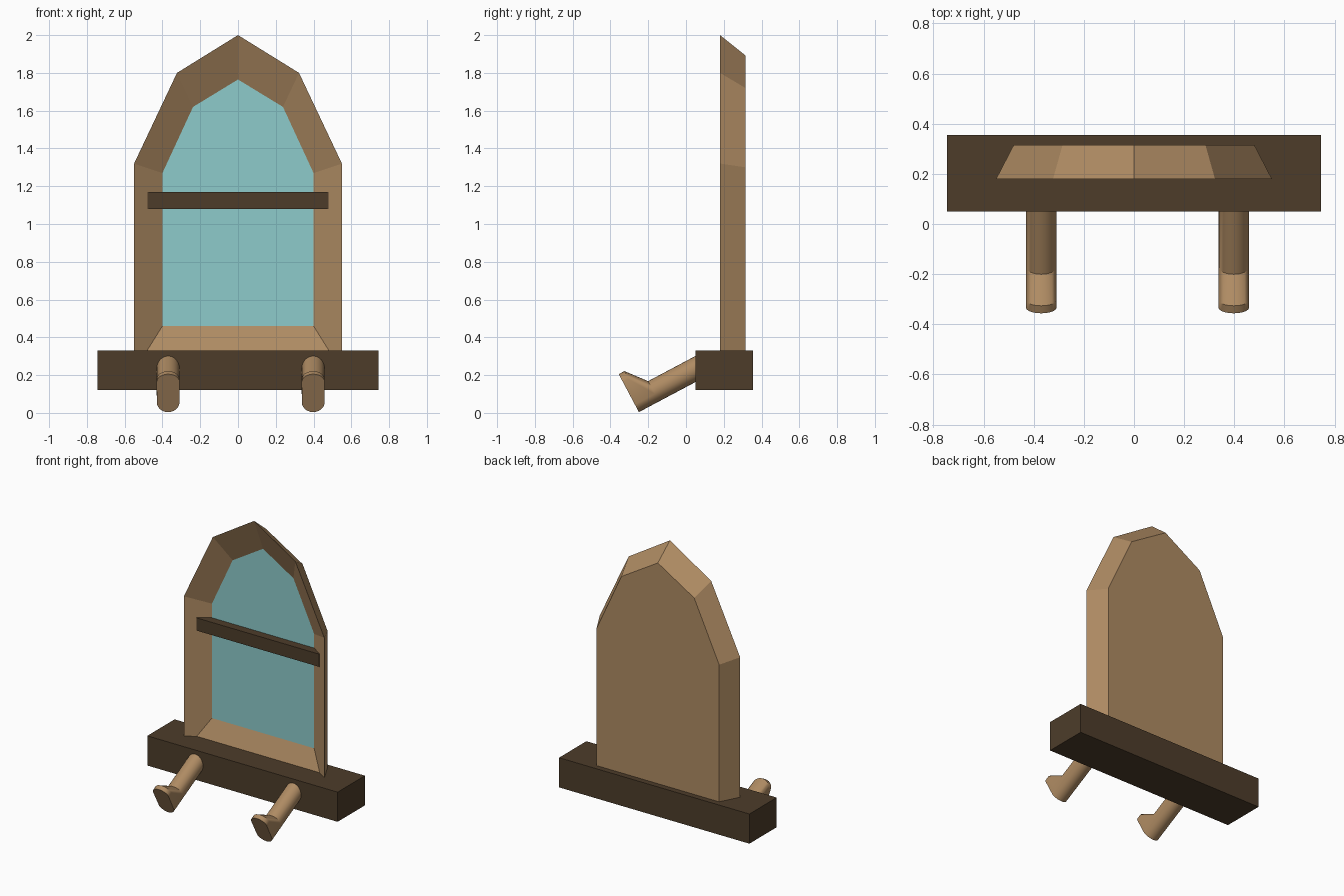
import bpy, math
from mathutils import Vector

if "Cube" in bpy.data.objects:
    bpy.data.objects.remove(bpy.data.objects["Cube"])


def material(name, color):
    m = bpy.data.materials.new(name)
    m.diffuse_color = (*color, 1)
    m.use_nodes = True
    m.node_tree.nodes["Principled BSDF"].inputs["Base Color"].default_value = m.diffuse_color
    return m


WOOD = material("light_wood", (0.43, 0.26, 0.125))
DARK = material("dark_wood", (0.075, 0.046, 0.023))
GLASS = material("glass", (0.27, 0.60, 0.60))


def loft(name, rings, mats, last_mat=0):
    """Skin a series of matching rings and cap both ends."""
    n = len(rings[0])
    verts = [p for r in rings for p in r]
    faces = [list(range(n))[::-1]]
    for k in range(len(rings) - 1):
        for i in range(n):
            j = (i + 1) % n
            faces.append([k * n + i, k * n + j, (k + 1) * n + j, (k + 1) * n + i])
    faces.append(list(range((len(rings) - 1) * n, len(rings) * n)))
    me = bpy.data.meshes.new(name)
    me.from_pydata(verts, [], faces)
    for m in mats:
        me.materials.append(m)
    me.polygons[len(faces) - 1].material_index = last_mat
    ob = bpy.data.objects.new(name, me)
    bpy.context.collection.objects.link(ob)
    return ob


def box(name, x, y, z, mat):
    ring = lambda zz: [(x[0], y[0], zz), (x[1], y[0], zz), (x[1], y[1], zz), (x[0], y[1], zz)]
    return loft(name, [ring(z[0]), ring(z[1])], [mat])


def arch(y, half, apex):
    """Symmetric pointed arch; half lists the right side from bottom to top."""
    pts = half + [apex] + [(-x, z) for x, z in reversed(half)]
    return [(x, y, z) for x, z in pts]


# Arched window body: tapered back, front rim, recessed glass
loft("window_frame", [
    arch(0.315, [(0.48, 0.27), (0.48, 1.30), (0.285, 1.72)], (0, 1.892)),
    arch(0.18, [(0.55, 0.22), (0.55, 1.32), (0.323, 1.80)], (0, 2.0)),
    arch(0.28, [(0.40, 0.46), (0.40, 1.27), (0.238, 1.62)], (0, 1.765)),
], [WOOD, GLASS], last_mat=1)

# Crossbar and sill
box("crossbar", (-0.48, 0.48), (0.222, 0.295), (1.08, 1.17), DARK)
box("sill", (-0.745, 0.745), (0.05, 0.355), (0.12, 0.33), DARK)


# Sloping round pegs, with the outer end drawn up into a lip
def peg(name, x):
    tip = Vector((x, -0.278, 0.058))
    along = Vector((0, 0.883, 0.469))
    up = Vector((0, -0.469, 0.883))
    side = Vector((1, 0, 0))
    r, n = 0.061, 24

    def ring(dist, lip):
        pts = []
        for i in range(n):
            a = 2 * math.pi * i / n
            v = r * math.sin(a)
            if lip and v > -1e-6:
                v = 0.118 + 0.8 * v
            pts.append(tip + along * dist + side * (r * math.cos(a)) + up * v)
        return pts

    ob = loft(name, [ring(0.46, False), ring(0.12, False), ring(0.034, True), ring(0, True)], [WOOD])
    bpy.ops.object.select_all(action='DESELECT')
    ob.select_set(True)
    bpy.context.view_layer.objects.active = ob
    bpy.ops.object.shade_smooth_by_angle(angle=math.radians(30))


peg("left_peg", -0.37)
peg("right_peg", 0.398)

# Make all normals face outward
import bmesh
for ob in bpy.context.collection.objects:
    bm = bmesh.new()
    bm.from_mesh(ob.data)
    bmesh.ops.recalc_face_normals(bm, faces=bm.faces)
    bm.to_mesh(ob.data)
    bm.free()
